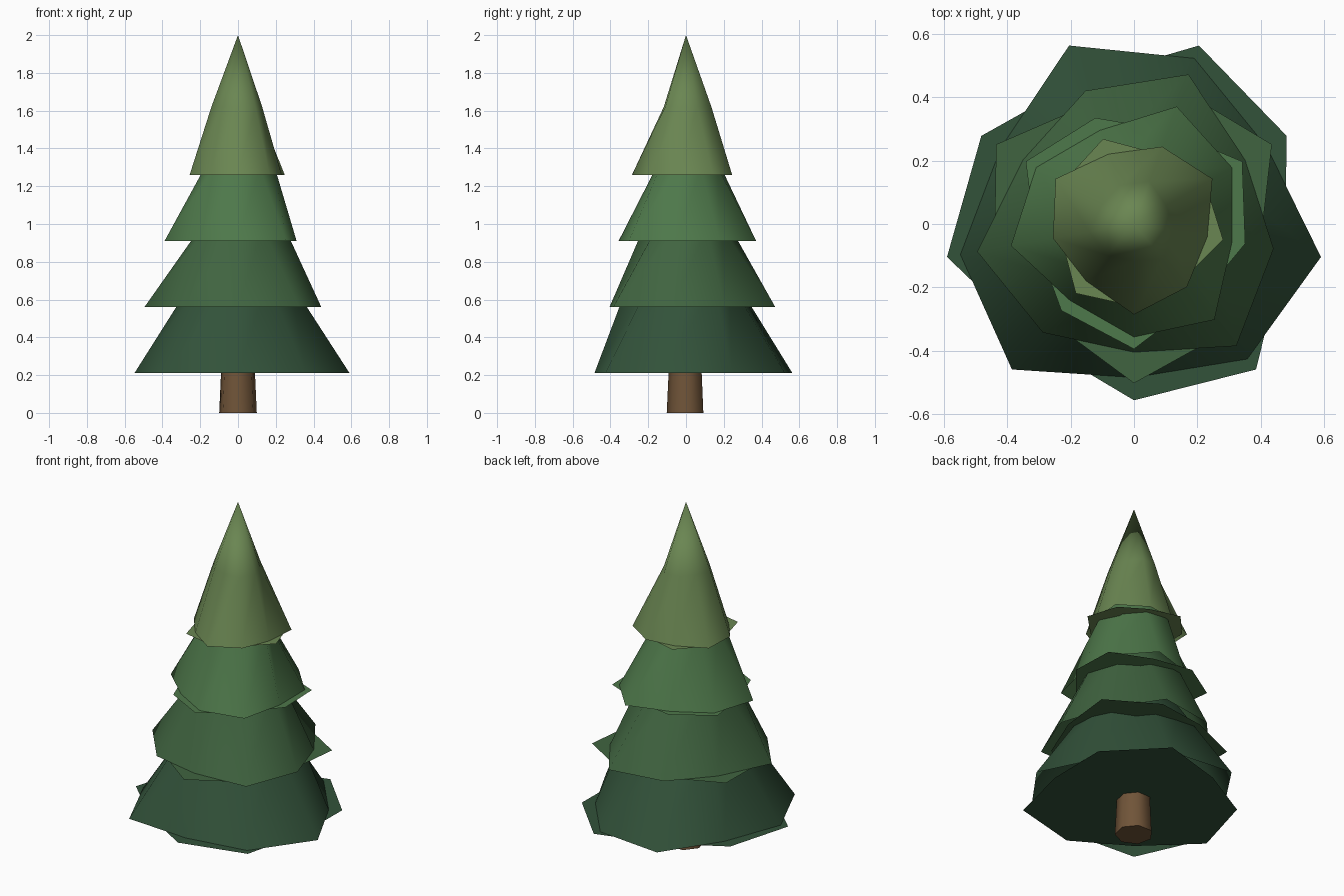
import bpy, bmesh
from math import radians, cos, sin

if "Cube" in bpy.data.objects:
    bpy.data.objects.remove(bpy.data.objects["Cube"])


def material(name, color):
    m = bpy.data.materials.new(name)
    m.diffuse_color = (*color, 1)
    m.use_nodes = True
    m.node_tree.nodes["Principled BSDF"].inputs["Base Color"].default_value = m.diffuse_color
    return m


def finish(name, bm, mat):
    me = bpy.data.meshes.new(name)
    bm.to_mesh(me)
    bm.free()
    me.materials.append(mat)
    ob = bpy.data.objects.new(name, me)
    bpy.context.collection.objects.link(ob)
    return ob


def ring(bm, n, radii, z, shift=0, scale=1):
    # Irregular ring: radii repeat around it, starting at the front
    verts = []
    for i in range(n):
        a = radians(-90 + 360 * i / n)
        r = radii[(i + shift) % len(radii)] * scale
        verts.append(bm.verts.new((r * cos(a), r * sin(a), z)))
    return verts


def bridge(bm, low, high):
    n = len(low)
    for i in range(n):
        j = (i + 1) % n
        f = bm.faces.new((low[i], low[j], high[j], high[i]))
        f.smooth = True


# Foliage tiers: bottom z, middle z, tip z, repeating radii, colour
tiers = [
    ("bottom", 0.21, 0.70, 1.15, (0.485, 0.557, 0.60), (0.032, 0.084, 0.042)),
    ("lower", 0.56, 0.98, 1.42, (0.405, 0.503, 0.448), (0.051, 0.127, 0.051)),
    ("upper", 0.91, 1.30, 1.71, (0.357, 0.395, 0.315), (0.076, 0.188, 0.069)),
    ("top", 1.26, 1.62, 2.00, (0.286, 0.26, 0.235), (0.144, 0.238, 0.084)),
]
for name, z0, z1, z2, radii, color in tiers:
    bm = bmesh.new()
    # Cone skirt with a twisted middle ring
    low = ring(bm, 9, radii, z0)
    mid = ring(bm, 9, radii, z1, shift=-1, scale=0.5)
    tip = bm.verts.new((0, 0, z2))
    bridge(bm, low, mid)
    for i in range(9):
        bm.faces.new((mid[i], mid[(i + 1) % 9], tip)).smooth = True
    # Flat underside, turned one step so its corners poke out
    disc = ring(bm, 9, radii, z0, shift=1)
    centre = bm.verts.new((0, 0, z0))
    for i in range(9):
        bm.faces.new((disc[(i + 1) % 9], disc[i], centre))
    finish(name + "_foliage", bm, material(name + "_green", color))

# Trunk
bm = bmesh.new()
low = ring(bm, 7, (0.102,), 0)
high = ring(bm, 7, (0.088,), 0.30)
bridge(bm, low, high)
bm.faces.new(low[::-1])
bm.faces.new(high)
for e in bm.edges:
    if any(len(f.verts) == 7 for f in e.link_faces):
        e.smooth = False
finish("trunk", bm, material("bark", (0.162, 0.089, 0.04)))
